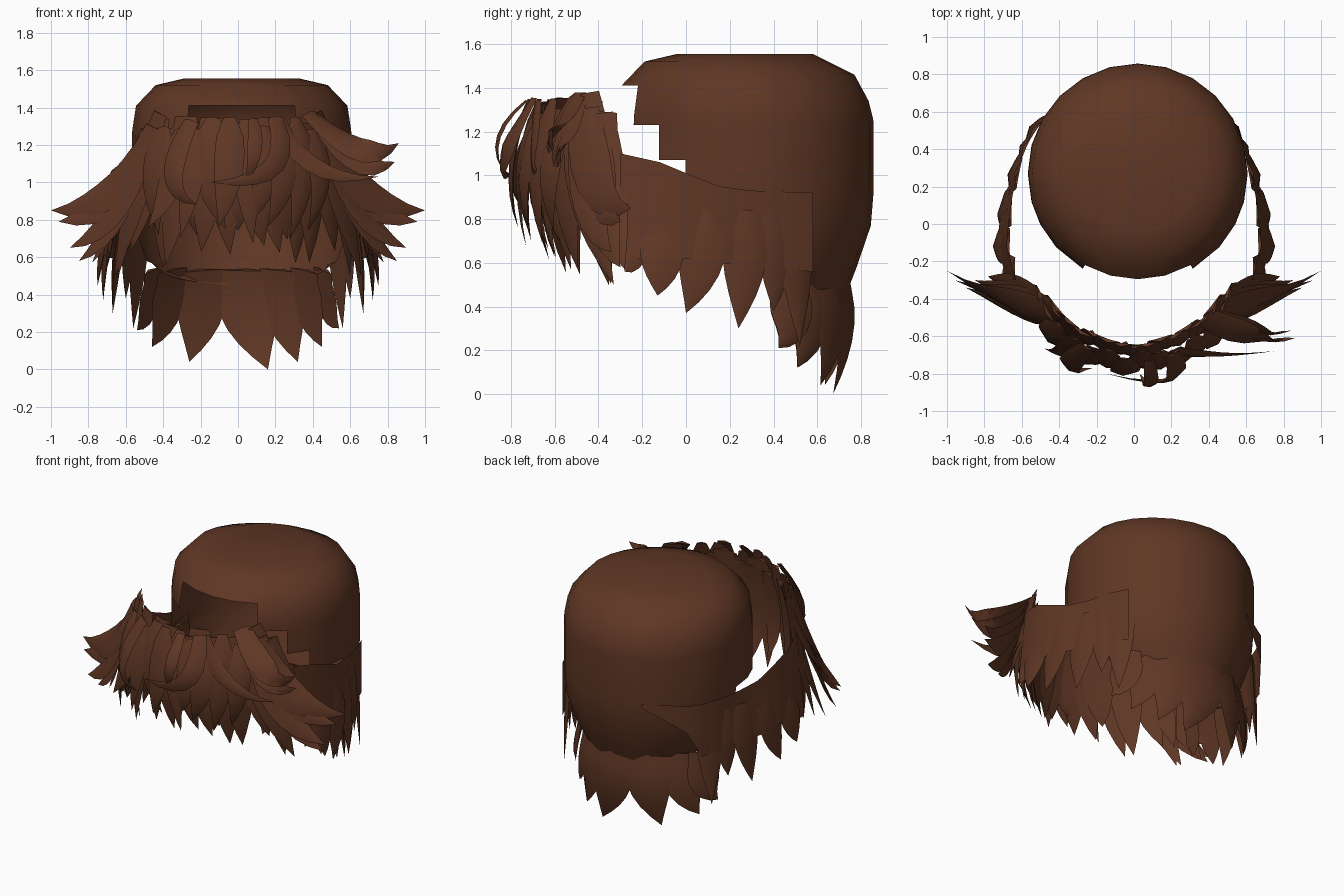
import bpy, bmesh, math, random
from mathutils import Vector

random.seed(4)
brown = bpy.data.materials.new("brown hair")
brown.diffuse_color = (0.115, 0.038, 0.018, 1)


def finish(bm, name, angle=60):
    bmesh.ops.recalc_face_normals(bm, faces=bm.faces)
    me = bpy.data.meshes.new(name)
    bm.to_mesh(me)
    bm.free()
    ob = bpy.data.objects.new(name, me)
    bpy.context.collection.objects.link(ob)
    me.materials.append(brown)
    bpy.ops.object.select_all(action='DESELECT')
    ob.select_set(True)
    bpy.context.view_layer.objects.active = ob
    bpy.ops.object.shade_smooth_by_angle(angle=math.radians(angle))
    return ob


def lock(bm, root, bend, tip, width, centre=(0, -0.1), thick=0.22, start=0.7):
    """Tapered lock of hair along a quadratic curve, with a flat diamond section."""
    a, b, c = Vector(root), Vector(bend), Vector(tip)
    out = Vector((b.x - centre[0], b.y - centre[1], 0)).normalized()
    profile = (start, 0.9, 1.0, 0.97, 0.84, 0.62, 0.33)
    rings = []
    for i, p in enumerate(profile):
        t = i / len(profile)
        pos = a * (1 - t) ** 2 + b * 2 * t * (1 - t) + c * t * t
        d = ((b - a) * (1 - t) + (c - b) * t).normalized()
        side = d.cross(out).normalized()
        up = side.cross(d).normalized()
        w = width * p / 2
        rings.append([bm.verts.new(pos + side * s * w + up * o * w * thick)
                      for s, o in ((-1, -0.4), (0, 1), (1, -0.4), (0, -0.3))])
    end = bm.verts.new(c)
    for r, q in zip(rings, rings[1:]):
        for k in range(4):
            bm.faces.new((r[k], r[(k + 1) % 4], q[(k + 1) % 4], q[k]))
    for k in range(4):
        bm.faces.new((rings[-1][k], rings[-1][(k + 1) % 4], end))
    bm.faces.new(rings[0])


# Cap: turned shell with a stepped opening at the front, crown sloping at the back
N, CX, CY = 24, 0.02, 0.27
profile = [(0.31, 1.555), (0.46, 1.52), (0.565, 1.41), (0.585, 1.28), (0.588, 1.23),
           (0.588, 1.07), (0.588, 0.93), (0.575, 0.77), (0.51, 0.58), (0.46, 0.56)]
drop = {1: (0.04, -0.06), 2: (0.0, -0.07), 3: (0.0, -0.02), 9: (0.0, -0.11)}
opening = [0, 0, 30, 30, 45, 60, 90, 90, 90]   # half angle left open below each ring
shift = {3: 3, 21: -3, 4: 2.5, 20: -2.5}       # columns moved to meet the steps, degrees
bm = bmesh.new()
rings = []
for i, (r, z) in enumerate(profile):
    dr, dz = drop.get(i, (0, 0))
    ring = []
    for k in range(N):
        a = math.radians(k * 360 / N + shift.get(k, 0))
        back = max(0, -math.cos(a))
        rr = r + dr * back
        ring.append(bm.verts.new((CX + rr * math.sin(a), CY - rr * math.cos(a), z + dz * back)))
    rings.append(ring)
bm.faces.new(rings[0])
for i, gap in enumerate(opening):
    for k in range(N):
        mid = (k + 0.5) * 360 / N
        if min(mid, 360 - mid) > gap:
            n = (k + 1) % N
            bm.faces.new((rings[i][k], rings[i][n], rings[i + 1][n], rings[i + 1][k]))
bmesh.ops.delete(bm, geom=[v for v in bm.verts if not v.link_faces], context='VERTS')
finish(bm, "cap")

# Side curtains: a flared panel with pointed locks along its hem
panel = [(0.53, 0.58, 0.92, 0.56), (0.585, 0.45, 0.925, 0.57), (0.615, 0.3, 0.93, 0.58),
         (0.65, 0.15, 0.95, 0.60), (0.67, 0.0, 1.01, 0.62), (0.68, -0.12, 1.06, 0.60),
         (0.63, -0.3, 1.10, 0.63)]
# hem lock: root x, root y, flare, tip x, tip y, tip z, width
hem = [(0.64, -0.23, 0.06, 0.70, -0.28, 0.56, 0.13), (0.67, -0.11, 0.07, 0.75, -0.13, 0.45, 0.21),
       (0.66, 0.08, 0.06, 0.72, 0.0, 0.37, 0.22), (0.62, 0.27, 0.04, 0.67, 0.24, 0.30, 0.21),
       (0.58, 0.41, 0.02, 0.60, 0.40, 0.38, 0.17), (0.53, 0.50, 0.01, 0.56, 0.52, 0.22, 0.18)]
for s, side in ((1, "right"), (-1, "left")):
    bm = bmesh.new()
    rows = list(panel)
    if s < 0:
        rows = [(0.23, 0.81, 0.93, 0.9), (0.47, 0.665, 0.92, 0.74)] + rows
    cols = []
    for x, y, top, low in rows:
        flare = 0.05 if y < 0.25 else 0.0
        cols.append([bm.verts.new((s * (x + flare * f), y, top + (low - top) * f))
                     for f in (0, 0.5, 1)])
    for a, b in zip(cols, cols[1:]):
        for k in range(2):
            bm.faces.new((a[k], b[k], b[k + 1], a[k + 1]))
    for x, ry, fl, tx, ty, tz, w in hem:
        lock(bm, (s * x, ry, 0.84), (s * (x + fl), ry + 0.01, 0.58),
             (s * tx, ty, tz), w, (0, min(ry, 0.15)), 0.22, 0.8)
    finish(bm, side + "_curtain")

# Nape: pointed locks hanging under the back of the cap (root x, tip x, tip z, width)
bm = bmesh.new()
nape = [(-0.46, -0.54, 0.21, 0.22), (-0.36, -0.46, 0.12, 0.25), (-0.19, -0.26, 0.04, 0.29),
        (0.04, 0.16, 0.0, 0.33), (0.23, 0.32, 0.04, 0.27), (0.36, 0.45, 0.12, 0.23),
        (0.46, 0.54, 0.22, 0.22)]
for rx, tx, tz, w in nape:
    y = CY + math.sqrt(max(0.05, 0.225 - rx * rx))
    lock(bm, (rx, y - 0.03, 0.53), (rx * 1.03, y + 0.03, 0.30), (tx, y - 0.07, tz),
         w, (0.0, CY), 0.22, 0.95)
finish(bm, "nape_locks")

# Fringe, back layer: broad curtain of locks following a forward arc
bm = bmesh.new()


def arc(x):
    return -0.70 + 0.95 * x * x


for k in range(15):
    x = -0.525 + k * 0.075
    edge = abs(x) / 0.525
    tx = x * 1.16 + random.uniform(-0.06, 0.06)
    tz = 0.66 - 0.14 * edge + (0.10 if k % 3 == 1 else 0) + random.uniform(-0.03, 0.03)
    y = arc(x) + random.uniform(-0.02, 0.02)
    lock(bm, (x * 0.93, y + 0.05, 1.30 + random.uniform(-0.04, 0.06)),
         (x * 1.12, y - 0.04 + 0.03 * edge, 0.90), (tx, y + 0.06 + 0.03 * edge, tz),
         0.18 + 0.03 * edge)
finish(bm, "fringe_back_layer")

# Fringe, front layer: overlapping locks in front of the curtain
bm = bmesh.new()
for k in range(10):
    x = -0.42 + k * 0.093
    y = arc(x) - 0.04 + random.uniform(-0.02, 0.02)
    sweep = random.uniform(-0.10, 0.10)
    lock(bm, (x * 0.95, y + 0.04, 1.33 + random.uniform(-0.06, 0.02)),
         (x * 1.1 - sweep * 0.5, y - 0.09, 1.0), (x * 1.15 + sweep * 1.2, y - 0.01,
         random.uniform(0.62, 0.80)), random.uniform(0.14, 0.19), start=0.4)
# Curled strands swept over the centre
lock(bm, (0.20, -0.70, 1.35), (0.34, -0.92, 0.98), (-0.15, -0.80, 1.00), 0.12)
lock(bm, (0.08, -0.73, 1.34), (0.12, -0.96, 1.15), (0.03, -0.80, 0.98), 0.08)
lock(bm, (-0.25, -0.66, 1.33), (-0.46, -0.82, 0.95), (-0.22, -0.77, 0.88), 0.13)
lock(bm, (0.22, -0.68, 1.34), (0.35, -0.72, 0.98), (0.75, -0.68, 1.03), 0.10)
finish(bm, "fringe_front_layer")

# Fringe sides: locks fanning outward into flicked tips (root, bend, tip, width)
fan = [((0.46, -0.47, 1.30), (0.65, -0.45, 0.82), (1.00, -0.25, 0.85), 0.22),
       ((0.49, -0.43, 1.24), (0.64, -0.42, 0.80), (0.96, -0.30, 0.79), 0.20),
       ((0.48, -0.48, 1.22), (0.64, -0.46, 0.75), (0.90, -0.34, 0.65), 0.19),
       ((0.50, -0.42, 1.18), (0.65, -0.40, 0.72), (0.85, -0.30, 0.58), 0.19),
       ((0.50, -0.40, 1.28), (0.64, -0.36, 0.80), (0.78, -0.28, 0.57), 0.20),
       ((0.45, -0.50, 1.25), (0.58, -0.48, 0.85), (0.66, -0.33, 0.50), 0.20),
       ((0.42, -0.46, 1.37), (0.58, -0.42, 0.95), (0.60, -0.32, 0.60), 0.20)]
for s, side in ((1, "right"), (-1, "left")):
    bm = bmesh.new()
    for root, bend, tip, w in fan:
        lock(bm, *[(s * p[0], p[1], p[2]) for p in (root, bend, tip)], w)
    if s > 0:   # high flicks only on this side
        lock(bm, (0.38, -0.50, 1.37), (0.70, -0.66, 1.06), (0.86, -0.61, 1.21), 0.16)
        lock(bm, (0.42, -0.50, 1.33), (0.66, -0.62, 1.00), (0.84, -0.57, 1.11), 0.15)
    finish(bm, side + "_fringe_fan")
